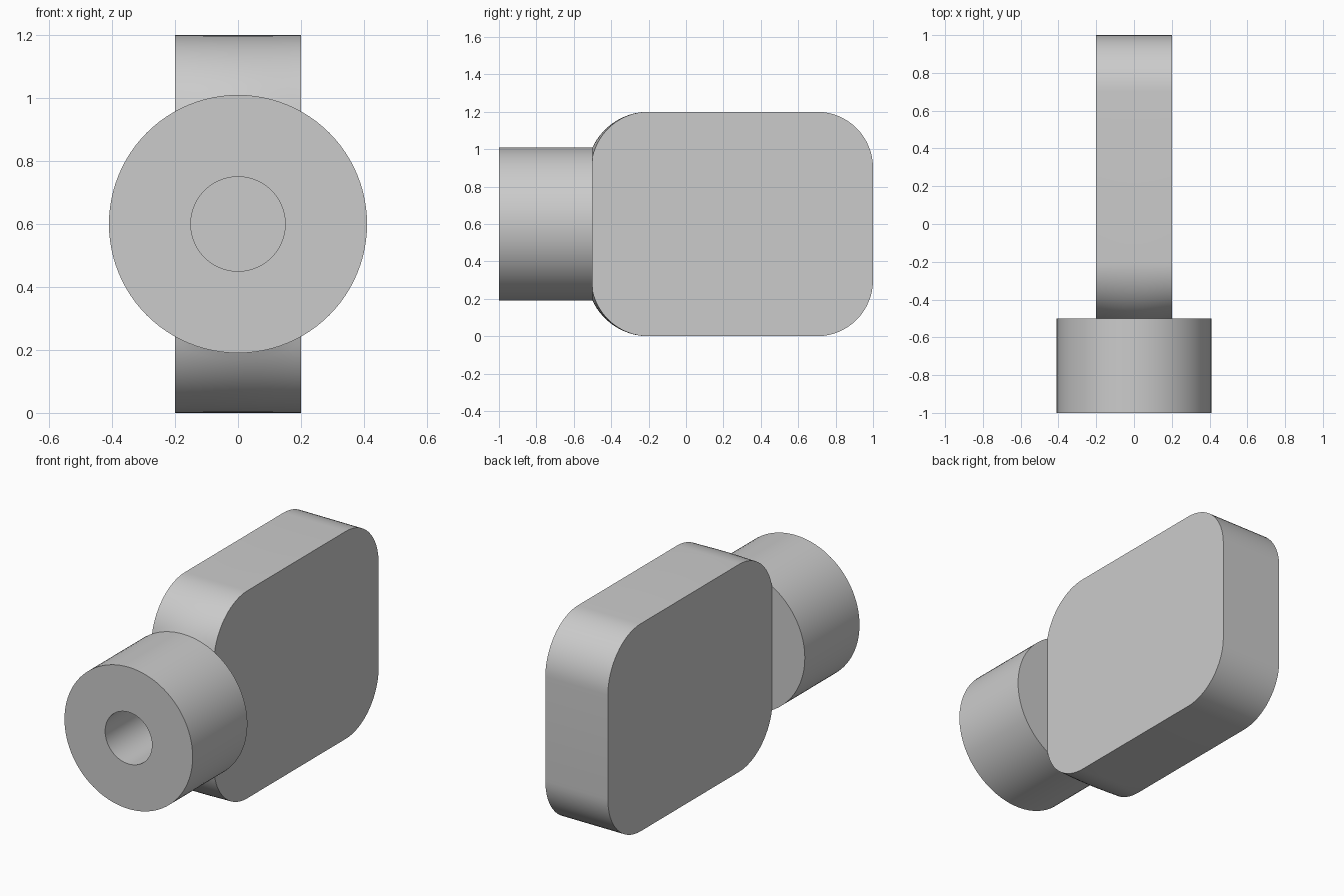
import bpy, bmesh
from math import sin, cos, pi, sqrt, atan2, radians

cube = bpy.data.objects.get("Cube")
if cube:
    bpy.data.objects.remove(cube, do_unlink=True)

grey = bpy.data.materials.new("light grey")
grey.use_nodes = True
color = (0.6, 0.6, 0.6, 1)
grey.diffuse_color = color
grey.node_tree.nodes["Principled BSDF"].inputs["Base Color"].default_value = color

MID = 0.6        # height of the centre line
RADIUS = 0.41    # connector radius
BORE = 0.15
HALF = 0.2       # half thickness of the body
CORNER = 0.3
STEPS = 16


def finish(name, bm, angle):
    bmesh.ops.recalc_face_normals(bm, faces=bm.faces)
    mesh = bpy.data.meshes.new(name)
    bm.to_mesh(mesh)
    bm.free()
    mesh.materials.append(grey)
    obj = bpy.data.objects.new(name, mesh)
    bpy.context.collection.objects.link(obj)
    bpy.ops.object.select_all(action="DESELECT")
    obj.select_set(True)
    bpy.context.view_layer.objects.active = obj
    bpy.ops.object.shade_smooth_by_angle(angle=radians(angle))


def join_rings(bm, a, b):
    n = len(a)
    for i in range(n):
        j = (i + 1) % n
        bm.faces.new((a[i], a[j], b[j], b[i]))


def body_profile(x):
    """Half outline (y, height above centre); front corner meets the connector rim."""
    start = sqrt(RADIUS ** 2 - x ** 2)
    drop = MID - start
    r = (CORNER ** 2 + drop ** 2) / (2 * drop)
    sweep = atan2(CORNER, r - drop)
    half = []
    for i in range(STEPS + 1):
        a = sweep * (1 - i / STEPS)
        half.append((-0.2 - r * sin(a), MID - r + r * cos(a)))
    for i in range(STEPS + 1):
        a = pi / 2 * i / STEPS
        half.append((0.7 + CORNER * sin(a), MID - CORNER + CORNER * cos(a)))
    return half


# Rounded flat body
bm = bmesh.new()
rings = []
columns = 20
for c in range(columns + 1):
    x = HALF * (2 * c / columns - 1)
    half = body_profile(x)
    outline = half + [(y, -h) for y, h in reversed(half)]
    rings.append([bm.verts.new((x, y, MID + h)) for y, h in outline])
for a, b in zip(rings, rings[1:]):
    join_rings(bm, a, b)
bm.faces.new(rings[0])
bm.faces.new(rings[-1])
finish("body", bm, 15)

# Round connector with a bore that ends at the body
bm = bmesh.new()
rings = []
segments = 96
for r, y in ((RADIUS, -0.5), (RADIUS, -1), (BORE, -1), (BORE, -0.5)):
    rings.append([bm.verts.new((r * cos(2 * pi * i / segments), y,
                                MID + r * sin(2 * pi * i / segments)))
                  for i in range(segments)])
for k in range(len(rings)):
    join_rings(bm, rings[k], rings[(k + 1) % len(rings)])
finish("connector", bm, 30)
